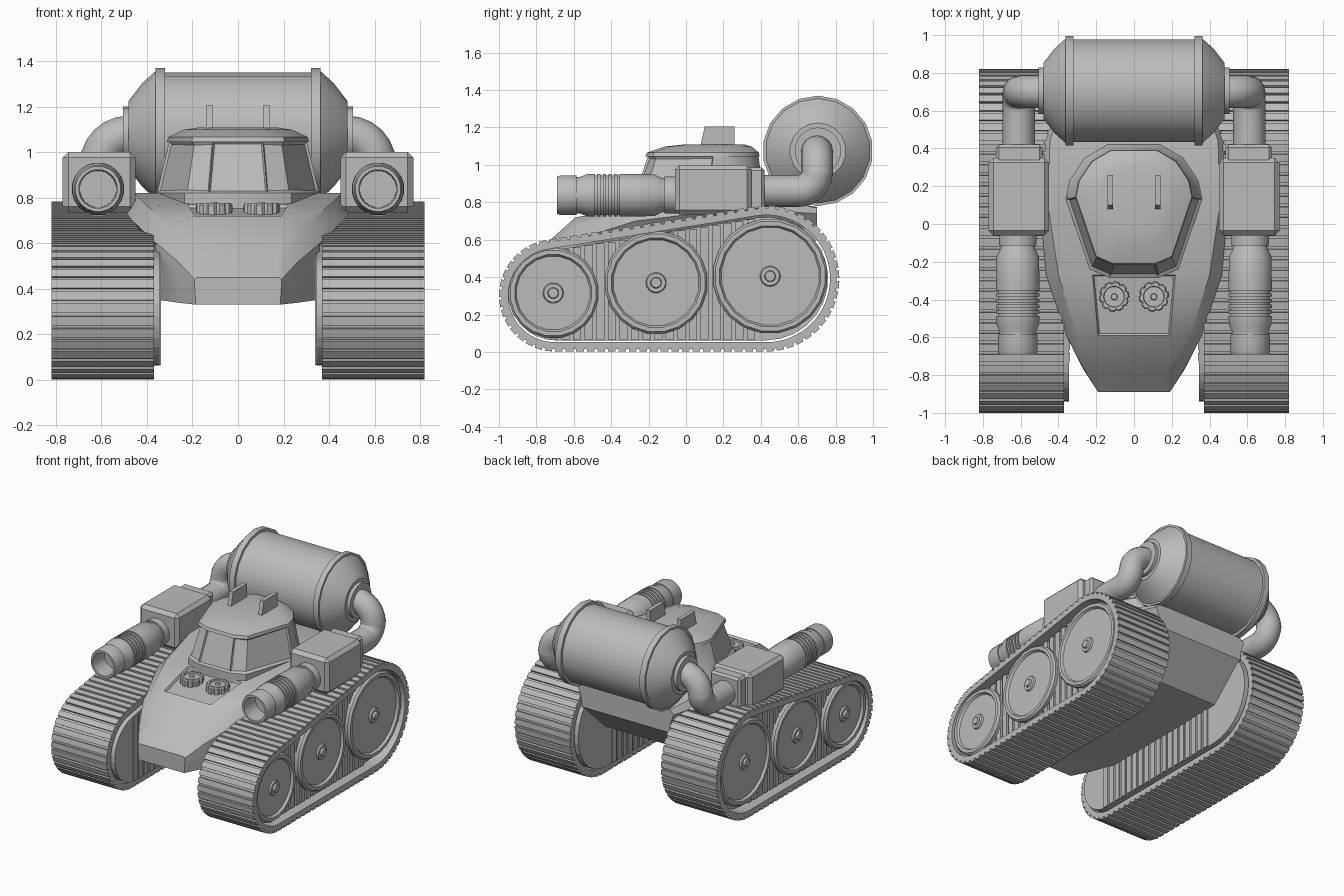
import bpy, bmesh
from math import sin, cos, pi
from mathutils import Vector

if "Cube" in bpy.data.objects:
    bpy.data.objects.remove(bpy.data.objects["Cube"])

grey = bpy.data.materials.new("plain_grey")
grey.use_nodes = True
GREY = (0.5, 0.5, 0.5, 1)
grey.diffuse_color = GREY
grey.node_tree.nodes["Principled BSDF"].inputs["Base Color"].default_value = GREY


def finish(name, bm, mirror=False, smooth=False, bevel=0):
    bmesh.ops.remove_doubles(bm, verts=bm.verts, dist=0.0005)
    bmesh.ops.recalc_face_normals(bm, faces=bm.faces)
    mesh = bpy.data.meshes.new(name)
    bm.to_mesh(mesh)
    bm.free()
    mesh.materials.append(grey)
    ob = bpy.data.objects.new(name, mesh)
    bpy.context.collection.objects.link(ob)
    if bevel:
        mod = ob.modifiers.new("bevel", 'BEVEL')
        mod.width, mod.segments = bevel, 1
    if mirror:
        ob.modifiers.new("mirror", 'MIRROR').use_mirror_merge = False
    if smooth:
        bpy.ops.object.select_all(action='DESELECT')
        ob.select_set(True)
        bpy.context.view_layer.objects.active = ob
        bpy.ops.object.shade_smooth_by_angle(angle=0.55)


def loft(rings, closed=False, bm=None):
    """Skin a list of equal point rings; closed joins last to first."""
    bm = bm or bmesh.new()
    vs = [[bm.verts.new(p) for p in r] for r in rings]
    n = len(vs[0])
    pairs = list(zip(vs, vs[1:])) + ([(vs[-1], vs[0])] if closed else [])
    for a, b in pairs:
        for i in range(n):
            j = (i + 1) % n
            bm.faces.new((a[i], a[j], b[j], b[i]))
    if not closed:
        bm.faces.new(vs[0])
        bm.faces.new(vs[-1])
    return bm


def lathe(profile, centre, axis, n=20, bm=None):
    """Turn (position along axis, radius) pairs about an axis through centre."""
    c = Vector(centre)
    k = "xyz".index(axis)
    rings = []
    for t, r in profile:
        ring = []
        for i in range(n):
            p = Vector()
            p[k] = t
            p[(k + 1) % 3] = r * cos(2 * pi * (i + .5) / n)
            p[(k + 2) % 3] = r * sin(2 * pi * (i + .5) / n)
            ring.append(c + p)
        rings.append(ring)
    return loft(rings, bm=bm)


def box(lo, hi, bm=None):
    (x0, y0, z0), (x1, y1, z1) = lo, hi
    return loft([[(x0, y0, z), (x1, y0, z), (x1, y1, z), (x0, y1, z)] for z in (z0, z1)], bm=bm)


# Track outline: hull of a small front circle and a large rear circle (y, z)
FRONT, R_FRONT = Vector((-.70, .302)), .30
REAR, R_REAR = Vector((.43, .392)), .39
TOP = pi / 2 + .159


def rim(c, r, ang, off):
    return c + (r - off) * Vector((cos(ang), sin(ang)))


def outline(piece, t, off):
    if piece == 0:
        return rim(REAR, R_REAR, -pi / 2 + t * (TOP + pi / 2), off)
    if piece == 1:
        return rim(REAR, R_REAR, TOP, off).lerp(rim(FRONT, R_FRONT, TOP, off), t)
    if piece == 2:
        return rim(FRONT, R_FRONT, TOP + t * (1.5 * pi - TOP), off)
    return rim(FRONT, R_FRONT, -pi / 2, off).lerp(rim(REAR, R_REAR, -pi / 2, off), t)


# Belts with raised links separated by narrow grooves
rings = []
for piece, links in enumerate((23, 20, 16, 20)):
    for i in range(links):
        for t, off in ((0, 0), (.72, 0), (.72, .014), (1, .014)):
            o = outline(piece, (i + t) / links, off)
            q = outline(piece, (i + t) / links, .05)
            rings.append([(.37, *o), (.82, *o), (.82, *q), (.37, *q)])
finish("track_belts", loft(rings, closed=True), mirror=True)

# Solid core and upright ribs inside each belt
core = [outline(p, i / 14, .06) for p in range(4) for i in range(14)]
finish("track_cores", loft([[(x, *p) for p in core] for x in (.345, .745)]), mirror=True)
bm = bmesh.new()
for i in range(18):
    t = (i + .5) / 18
    y, top = outline(1, t, .065)
    box((.338, y - .022, .065), (.765, y + .022, top), bm)
finish("track_ribs", bm, mirror=True)

# Road wheels with rim, dished face and hub
bm = bmesh.new()
for y, z, r in ((-.71, .315, .243), (-.16, .37, .276), (.45, .405, .308)):
    lathe([(.70, r - .01), (.79, r), (.805, r - .012), (.805, r - .035), (.788, r - .045),
           (.788, .055), (.80, .05), (.80, .03), (.815, .026)], (0, y, z), 'x', 20, bm)
finish("road_wheels", bm, mirror=True, smooth=True)

# Hull: lofted sections from deck to belly, chamfered shoulder, upright sides, raked tail
sections = [
    (-.89, (.17, .45), (.18, .45), (.19, .44), (.19, .40), (.185, .33)),
    (-.77, (.175, .56), (.20, .555), (.265, .52), (.268, .45), (.26, .338)),
    (-.59, (.19, .72), (.30, .68), (.36, .60), (.36, .55), (.345, .35)),
    (-.27, (.22, .77), (.40, .765), (.465, .70), (.36, .58), (.345, .35)),
    (.10, (.30, .82), (.455, .82), (.50, .745), (.36, .58), (.345, .35)),
    (.44, (.30, .82), (.445, .82), (.485, .755), (.36, .60), (.345, .36)),
    (.70, (.28, .775), (.36, .77), (.39, .74), (.365, .68), (.355, .60)),
]
rings = [[(x, y, z) for x, z in half] + [(-x, y, z) for x, z in reversed(half)]
         for y, *half in sections]
bm = loft(rings)
bmesh.ops.recalc_face_normals(bm, faces=bm.faces)
panel = [f for f in bm.faces if abs(f.calc_center_median().x) < .01
         and -.5 < f.calc_center_median().y < -.35 and f.calc_center_median().z > .6]
bmesh.ops.inset_individual(bm, faces=panel, thickness=.012, depth=-.015)
finish("hull", bm, smooth=True)

# Notched round hatches on the sunken deck panel
bm = bmesh.new()
for x in (.105, -.105):
    rings = []
    for z, k in ((.70, 1), (.768, 1), (.776, .92), (.776, .7), (.768, .66), (.768, .22), (.78, .18)):
        rings.append([(x + r * cos(a), -.385 + r * sin(a), z)
                      for i in range(40) for a in [pi * i / 20]
                      for r in [k * (.08 if i % 4 < 3 or k < .9 else .07)]])
    loft(rings, bm=bm)
finish("deck_hatches", bm)

# Cabin with inset window panes and a domed roof
half = [(.13, -.285), (.235, -.24), (.36, .13), (.34, .23), (.26, .35), (.14, .42)]
plan = half + [(-x, y) for x, y in reversed(half)]
rings = [[(x * s, .22 + (y - .22) * s, z) for x, y in plan]
         for z, s in ((.74, 1), (.82, 1), (.825, .985), (1.045, .84), (1.045, .865), (1.066, .85),
                      (1.098, .66), (1.108, .48))]
bm = loft(rings)
bmesh.ops.recalc_face_normals(bm, faces=bm.faces)
panes = [f for f in bm.faces if .9 < f.calc_center_median().z < 1 and f.calc_center_median().y < 0]
middle = [f for f in panes if abs(f.calc_center_median().x) < .01]
sides = [f for f in panes if f not in middle]
bmesh.ops.inset_individual(bm, faces=middle, thickness=.01, depth=-.01)
bmesh.ops.inset_region(bm, faces=sides, thickness=.012, depth=-.01)
finish("cabin", bm, smooth=True)
fin = [(.07, 1.07), (.26, 1.07), (.26, 1.205), (.10, 1.205)]
finish("roof_fins", loft([[(x, *p) for p in fin] for x in (.11, .14)]), mirror=True)

# Transverse tank with rims, tapered ends and collars
end = [(.32, .275), (.32, .295), (.363, .295), (.363, .28), (.42, .228), (.48, .15),
       (.48, .125), (.505, .125)]
profile = [(-x, r) for x, r in reversed(end)] + end
finish("rear_tank", lathe(profile, (0, .705, 1.075), 'x', 18), smooth=True)

# Pipes: two elbows from the tank end down and forward to the pods
X, Y, Z = (Vector(v) for v in ((1, 0, 0), (0, 1, 0), (0, 0, 1)))
stations = []
for i in range(7):
    a = pi / 2 * i / 6
    out = Z * cos(a) + X * sin(a)
    stations.append((Vector((.48, .70, .945)) + .13 * out, out, Y))
for i in range(7):
    a = pi / 2 * i / 6
    out = Y * cos(a) - Z * sin(a)
    stations.append((Vector((.61, .60, .96)) + .10 * out, X, out))
stations.append((Vector((.61, .36, .86)), X, -Z))
rings = [[c + .085 * (u * cos(pi * i / 8) + v * sin(pi * i / 8)) for i in range(16)]
         for c, u, v in stations]
finish("feed_pipes", loft(rings), mirror=True, smooth=True)

# Pods beside the cabin
finish("pod_bodies", box((.45, -.06, .735), (.77, .35, 1.0)), mirror=True, bevel=.025)
finish("pod_backs", box((.485, .30, .755), (.73, .42, .985)), mirror=True, bevel=.015)

# Barrels with cooling grooves and a hollow muzzle
profile = [(-.04, .10), (-.115, .10), (-.115, .09), (-.135, .095), (-.17, .113), (-.30, .116)]
for i in range(5):
    y = -.355 - i * .03
    profile += [(y, .116), (y, .106), (y - .012, .106), (y - .012, .116)]
profile += [(-.53, .114), (-.57, .098), (-.585, .098), (-.585, .106), (-.675, .106), (-.69, .10),
            (-.69, .085), (-.56, .08)]
finish("barrels", lathe(profile, (.615, 0, .838), 'y', 20), mirror=True, smooth=True)
